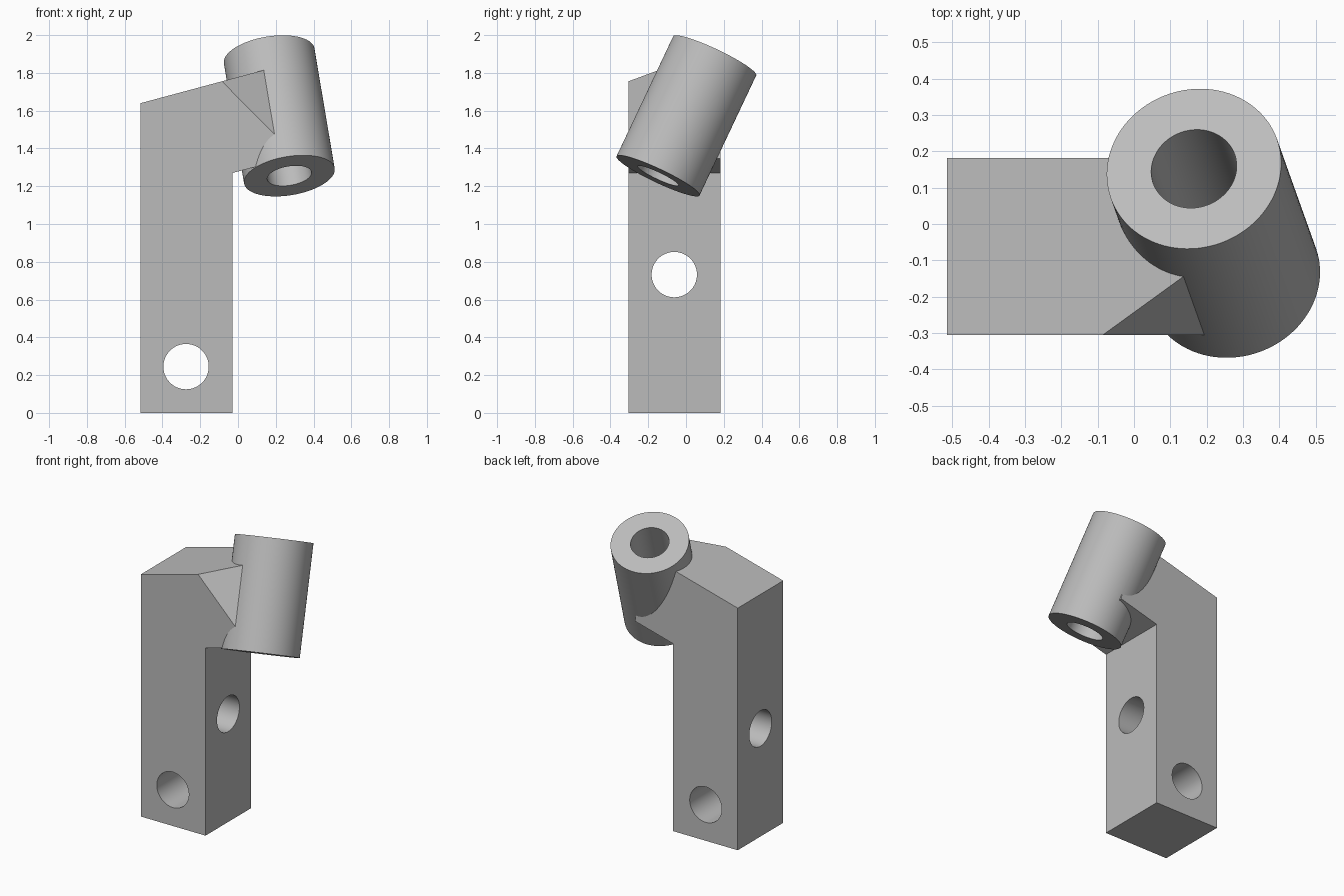
import bpy, bmesh, math
from mathutils import Vector

cube = bpy.data.objects.get("Cube")
if cube:
    bpy.data.objects.remove(cube, do_unlink=True)

grey = bpy.data.materials.new("plain grey")
grey.use_nodes = True
grey.diffuse_color = (0.5, 0.5, 0.5, 1)
grey.node_tree.nodes["Principled BSDF"].inputs["Base Color"].default_value = grey.diffuse_color


def make_object(name, bm):
    bmesh.ops.recalc_face_normals(bm, faces=bm.faces)
    mesh = bpy.data.meshes.new(name)
    bm.to_mesh(mesh)
    bm.free()
    mesh.materials.append(grey)
    obj = bpy.data.objects.new(name, mesh)
    bpy.context.collection.objects.link(obj)
    return obj


def rod(name, start, end, radius):
    """Cylinder between two points."""
    start, end = Vector(start), Vector(end)
    bm = bmesh.new()
    bmesh.ops.create_cone(bm, cap_ends=True, segments=96, radius1=radius,
                          radius2=radius, depth=(end - start).length)
    turn = (end - start).to_track_quat('Z', 'Y').to_matrix().to_4x4()
    turn.translation = (start + end) / 2
    bm.transform(turn)
    return make_object(name, bm)


def combine(target, tool, operation):
    """Apply a boolean and discard the tool."""
    tool.hide_render = True
    bpy.context.view_layer.objects.active = target
    mod = target.modifiers.new(operation, 'BOOLEAN')
    mod.operation = operation
    mod.solver = 'EXACT'
    mod.object = tool
    bpy.ops.object.modifier_apply(modifier=mod.name)
    bpy.data.objects.remove(tool, do_unlink=True)


# Tilted tube axis
low, high = Vector((0.272, -0.148, 1.255)), Vector((0.165, 0.152, 1.89))
axis = (high - low).normalized()

# Post with a rising arm: side profile extruded front to back
FRONT, BACK = -0.305, 0.182
profile = [(-0.515, 0), (-0.03, 0), (-0.03, 1.27), (0.255, 1.346),
           (0.175, 1.825), (-0.515, 1.64)]
bm = bmesh.new()
face = bm.faces.new([bm.verts.new((x, FRONT, z)) for x, z in profile])
side = bmesh.ops.extrude_face_region(bm, geom=[face])["geom"]
bmesh.ops.translate(bm, vec=(0, BACK - FRONT, 0),
                    verts=[v for v in side if isinstance(v, bmesh.types.BMVert)])

# Slanted facet on the front of the arm, parallel to the tube
a, b = Vector((-0.085, FRONT, 1.755)), Vector((0.135, -0.145, 1.815))
cut = bmesh.ops.bisect_plane(bm, geom=bm.verts[:] + bm.edges[:] + bm.faces[:],
                             plane_co=a, plane_no=(b - a).cross(axis),
                             clear_outer=True)["geom_cut"]
bmesh.ops.holes_fill(bm, edges=[e for e in cut if isinstance(e, bmesh.types.BMEdge)])
bracket = make_object("angled_tube_bracket", bm)

# Tube, its bore and the three cross holes
combine(bracket, rod("tube", low, high, 0.243), 'UNION')
holes = [
    ("tube_bore", low - axis, high + axis, 0.119),
    ("lower_hole", (-0.275, -1, 0.245), (-0.275, 1, 0.245), 0.12),
    ("upper_hole", (-0.26, -1, 1.43), (-0.26, 1, 1.43), 0.077),
    ("side_hole", (-1, -0.062, 0.732), (0.3, -0.062, 0.732), 0.12),
]
for hole in holes:
    combine(bracket, rod(*hole), 'DIFFERENCE')

# Smooth round walls, crisp corners
bpy.ops.object.select_all(action='DESELECT')
bracket.select_set(True)
bpy.context.view_layer.objects.active = bracket
bpy.ops.object.shade_smooth_by_angle(angle=math.radians(25))
